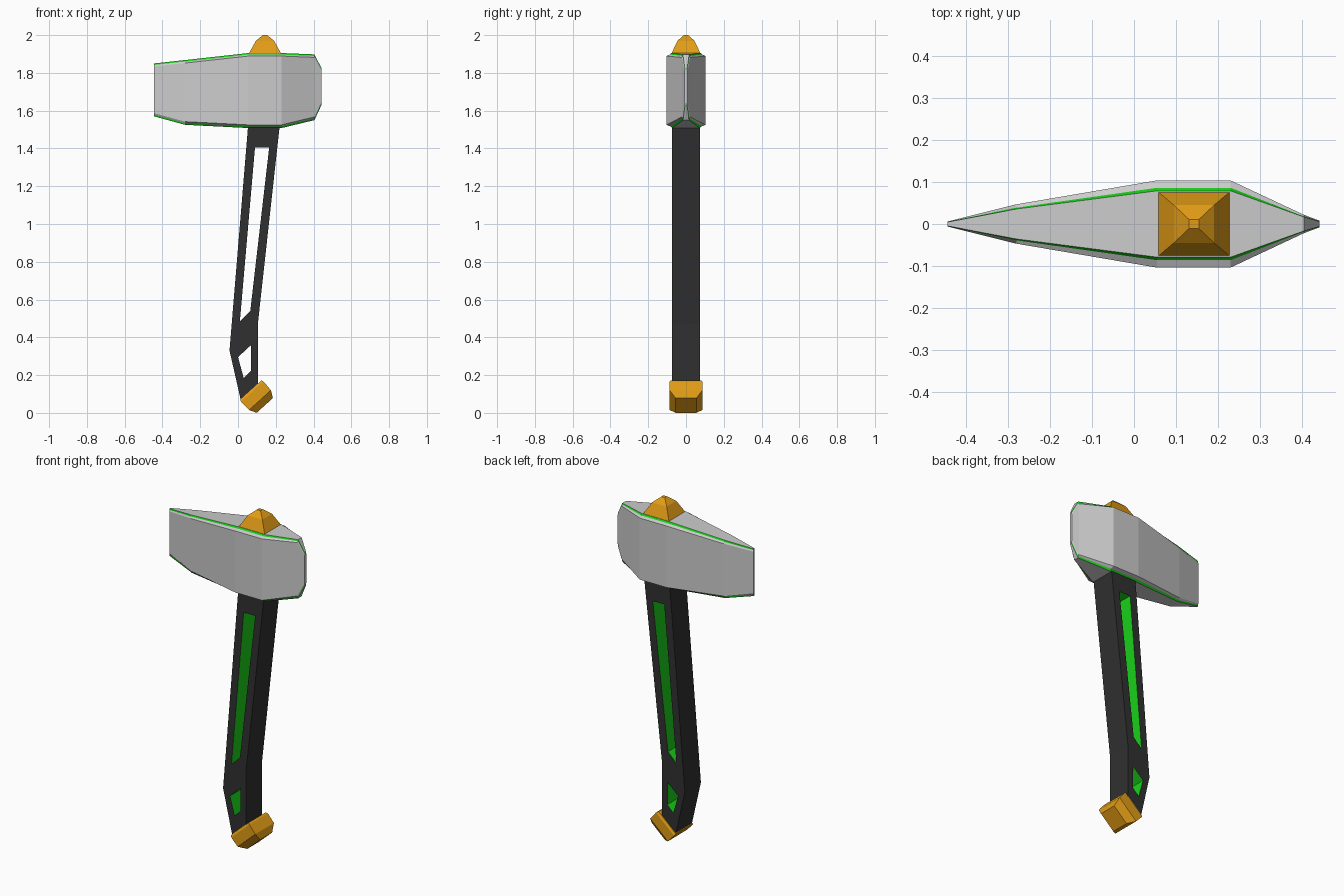
import bpy
from mathutils import Vector

if "Cube" in bpy.data.objects:
    bpy.data.objects.remove(bpy.data.objects["Cube"])


def material(name, rgb):
    m = bpy.data.materials.new(name)
    m.diffuse_color = (*rgb, 1)
    m.use_nodes = True
    m.node_tree.nodes["Principled BSDF"].inputs["Base Color"].default_value = m.diffuse_color
    return m


GOLD = material("gold", (0.75, 0.33, 0.008))
DARK = material("dark_grip", (0.03, 0.03, 0.03))
GREEN = material("green", (0.01, 0.65, 0.01))
STEEL = material("steel", (0.55, 0.55, 0.55))


def loft(name, rings, mats, green_segments=()):
    """Skin equal-length closed rings and cap both ends."""
    n = len(rings[0])
    verts = [p for r in rings for p in r]
    faces, idx = [], []
    for i in range(len(rings) - 1):
        for j in range(n):
            k = (j + 1) % n
            faces.append((i * n + j, i * n + k, (i + 1) * n + k, (i + 1) * n + j))
            idx.append(1 if j in green_segments else 0)
    faces += [tuple(range(n))[::-1], tuple(range(len(verts) - n, len(verts)))]
    idx += [0, 0]
    me = bpy.data.meshes.new(name)
    me.from_pydata(verts, [], faces)
    for m in mats:
        me.materials.append(m)
    for p, i in zip(me.polygons, idx):
        p.material_index = i
    ob = bpy.data.objects.new(name, me)
    bpy.context.collection.objects.link(ob)
    return ob


# Axe head: cross-sections (x, half width, bottom, top) with chamfer and green trim
def head_ring(x, w, zb, zt):
    half = [(0.7 * w, zb), (0.8 * w, zb + 0.009), (w, zb + 0.017),
            (w, zt - 0.016), (0.83 * w, zt - 0.008), (0.76 * w, zt)]
    ring = half + [(-y, z) for y, z in reversed(half)]
    return [(x, y, z) for y, z in ring]


stations = [(-0.445, 0.006, 1.57, 1.85), (-0.28, 0.047, 1.525, 1.868),
            (0.055, 0.104, 1.508, 1.905), (0.23, 0.104, 1.508, 1.905),
            (0.405, 0.022, 1.55, 1.898), (0.442, 0.008, 1.63, 1.825)]
loft("axe_head", [head_ring(*s) for s in stations], [STEEL, GREEN], (0, 4, 6, 10))


# Gold pieces: stacked rectangles along a direction
def stack(name, origin, u, n, levels):
    o, u, n = Vector(origin), Vector(u).normalized(), Vector(n).normalized()
    v = n.cross(u)
    loft(name, [[o + n * d + u * (a * hu) + v * (b * hv)
                 for a, b in ((1, 1), (-1, 1), (-1, -1), (1, -1))]
                for d, hu, hv in levels], [GOLD])


stack("top_cap", (0.143, 0, 1.9), (1, 0, 0), (0, 0, 1),
      [(0, 0.087, 0.078), (0.07, 0.048, 0.045), (0.1, 0.012, 0.011)])
stack("pommel", (0.068, 0, 0.121), (0.74, 0, 0.67), (0.67, 0, -0.74),
      [(0, 0.076, 0.08), (0.012, 0.08, 0.087), (0.072, 0.078, 0.087), (0.11, 0.058, 0.055)])

# Handle: side outline with two slots, extruded
outline = [(0.055, 1.54), (-0.045, 0.33), (0.013, 0.075), (0.03, 0.07),
           (0.105, 0.14), (0.105, 0.47), (0.223, 1.54)]
slots = [[(0.09, 1.405), (0.165, 1.405), (0.065, 0.54), (0.01, 0.485)],
         [(0.07, 0.36), (0.0, 0.295), (0.03, 0.185), (0.07, 0.225)]]
cu = bpy.data.curves.new("handle_profile", 'CURVE')
cu.dimensions = '2D'
cu.fill_mode = 'BOTH'
cu.extrude = 0.075
for pts in [outline] + slots:
    sp = cu.splines.new('POLY')
    sp.points.add(len(pts) - 1)
    for p, (x, z) in zip(sp.points, pts):
        p.co = (x, z, 0, 1)
    sp.use_cyclic_u = True
tmp = bpy.data.objects.new("handle_profile", cu)
bpy.context.collection.objects.link(tmp)
me = bpy.data.meshes.new_from_object(tmp.evaluated_get(bpy.context.evaluated_depsgraph_get()))
bpy.data.objects.remove(tmp)
me.materials.clear()
me.materials.append(DARK)
me.materials.append(GREEN)

# Green slot walls
slot_pts = [Vector(p) for s in slots for p in s]
for f in me.polygons:
    f.use_smooth = False
    on_slot = all(any((me.vertices[i].co.xy - q).length < 1e-4 for q in slot_pts)
                  for i in f.vertices)
    f.material_index = 1 if on_slot and abs(f.normal.z) < 0.5 else 0
handle = bpy.data.objects.new("handle", me)
handle.rotation_euler = (1.5707963, 0, 0)
bpy.context.collection.objects.link(handle)
